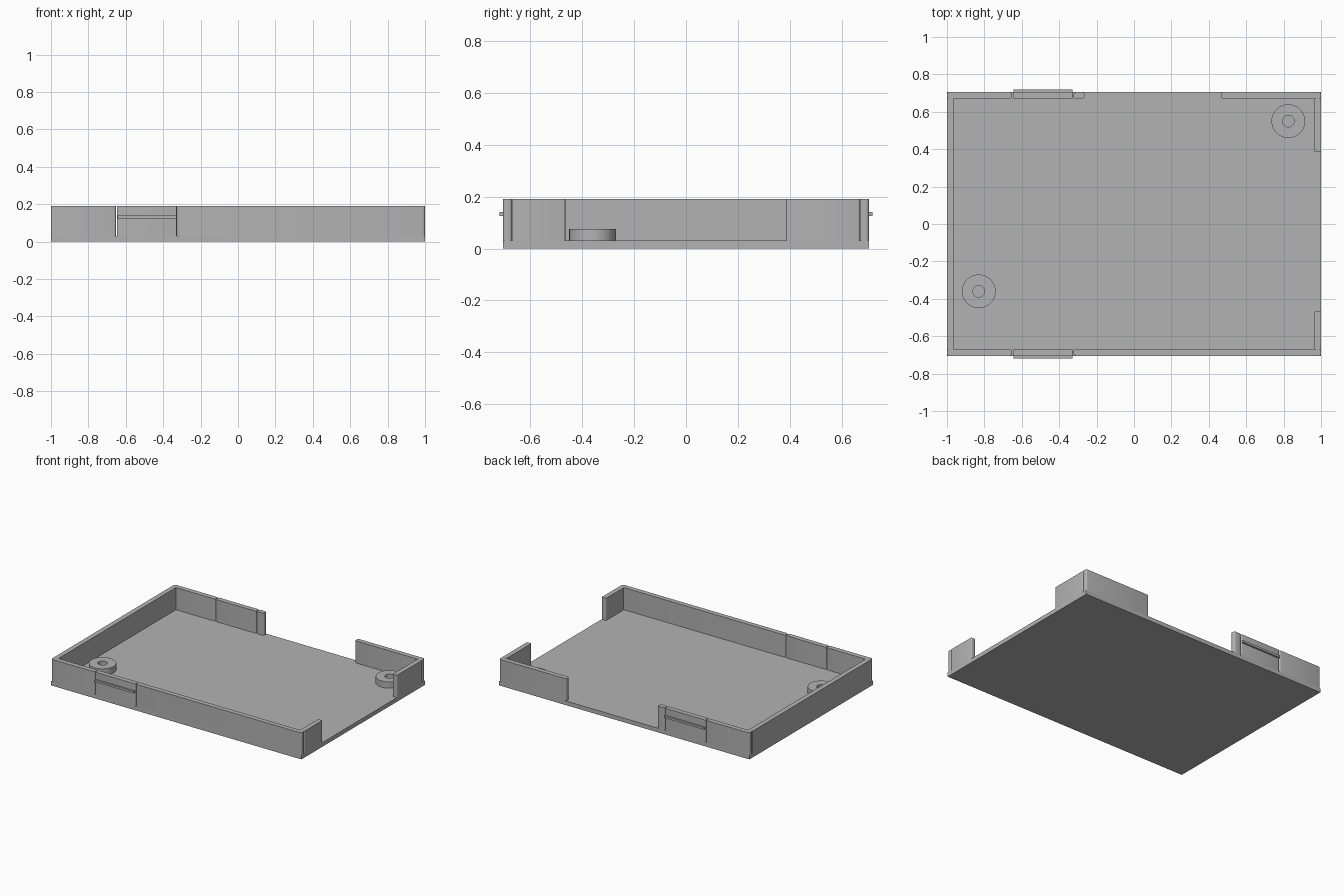
import bpy, bmesh, math

if "Cube" in bpy.data.objects:
    bpy.data.objects.remove(bpy.data.objects["Cube"])

grey = bpy.data.materials.new("plain grey")
grey.diffuse_color = (0.45, 0.45, 0.45, 1)
grey.use_nodes = True
grey.node_tree.nodes["Principled BSDF"].inputs["Base Color"].default_value = grey.diffuse_color

X, Y = 1.0, 0.705          # half size of the tray
T = 0.035                  # wall thickness
FLOOR, TOP = 0.03, 0.19    # floor and rim heights


def finish(name, bm):
    mesh = bpy.data.meshes.new(name)
    bm.to_mesh(mesh)
    bm.free()
    mesh.materials.append(grey)
    ob = bpy.data.objects.new(name, mesh)
    bpy.context.collection.objects.link(ob)
    bpy.context.view_layer.objects.active = ob
    ob.select_set(True)
    bpy.ops.object.shade_smooth_by_angle(angle=math.radians(35))
    ob.select_set(False)
    return ob


def block(name, x0, x1, y0, y1, z0, z1, r=0.0):
    """Box with optionally rounded upright edges."""
    bm = bmesh.new()
    bmesh.ops.create_cube(bm, size=1)
    for v in bm.verts:
        v.co = (x1 if v.co.x > 0 else x0, y1 if v.co.y > 0 else y0,
                z1 if v.co.z > 0 else z0)
    if r:
        upright = [e for e in bm.edges
                   if abs(e.verts[0].co.z - e.verts[1].co.z) > 1e-5]
        bmesh.ops.bevel(bm, geom=upright, offset=r, segments=4,
                        profile=0.5, affect='EDGES')
    return finish(name, bm)


def ring(name, x, y, r_out, r_in, z0, z1, n=40):
    """Upright tube for a screw boss."""
    bm = bmesh.new()
    loops = []
    for r, z in ((r_out, z0), (r_out, z1), (r_in, z1), (r_in, z0)):
        loops.append([bm.verts.new((x + r * math.cos(2 * math.pi * i / n),
                                    y + r * math.sin(2 * math.pi * i / n), z))
                      for i in range(n)])
    for k in range(4):
        a, b = loops[k], loops[(k + 1) % 4]
        for i in range(n):
            j = (i + 1) % n
            bm.faces.new((a[i], a[j], b[j], b[i]))
    bmesh.ops.recalc_face_normals(bm, faces=bm.faces)
    return finish(name, bm)


# Base plate
block("floor", -X, X, -Y, Y, 0, FLOOR)

# Long walls, split by narrow slits that free the snap clips
C0, C1, GAP = -0.65, -0.325, 0.002
front = {"front_wall_left": (-X, C0 - GAP), "front_clip": (C0 + GAP, C1 - GAP),
         "front_wall_right": (C1 + GAP, X)}
back = {"back_wall_left": (-X, C0 - GAP), "back_clip": (C0 + GAP, C1 - GAP),
        "back_wall_stub": (C1 + GAP, -0.265), "back_wall_right": (0.465, X)}
for name, (a, b) in front.items():
    block(name, a, b, -Y, -Y + T, FLOOR, TOP, 0.007 if "clip" in name else 0.012)
for name, (a, b) in back.items():
    block(name, a, b, Y - T, Y, FLOOR, TOP, 0.007 if "clip" in name else 0.012)

# Short walls
block("left_wall", -X, -X + T, -Y + T, Y - T, FLOOR, TOP)
block("right_wall_front", X - T, X, -Y + T, -0.465, FLOOR, TOP, 0.008)
block("right_wall_back", X - T, X, 0.385, Y - T, FLOOR, TOP, 0.008)

# Snap ridges on the clips
for side, s in (("front", -1), ("back", 1)):
    y0, y1 = sorted((s * (Y - 0.01), s * (Y + 0.013)))
    block(side + "_snap_ridge", C0 + 0.005, C1 - 0.005, y0, y1, 0.125, 0.14)

# Screw bosses
ring("left_boss", -0.83, -0.36, 0.09, 0.031, FLOOR - 0.005, 0.075)
ring("right_boss", 0.825, 0.55, 0.09, 0.031, FLOOR - 0.005, 0.075)
